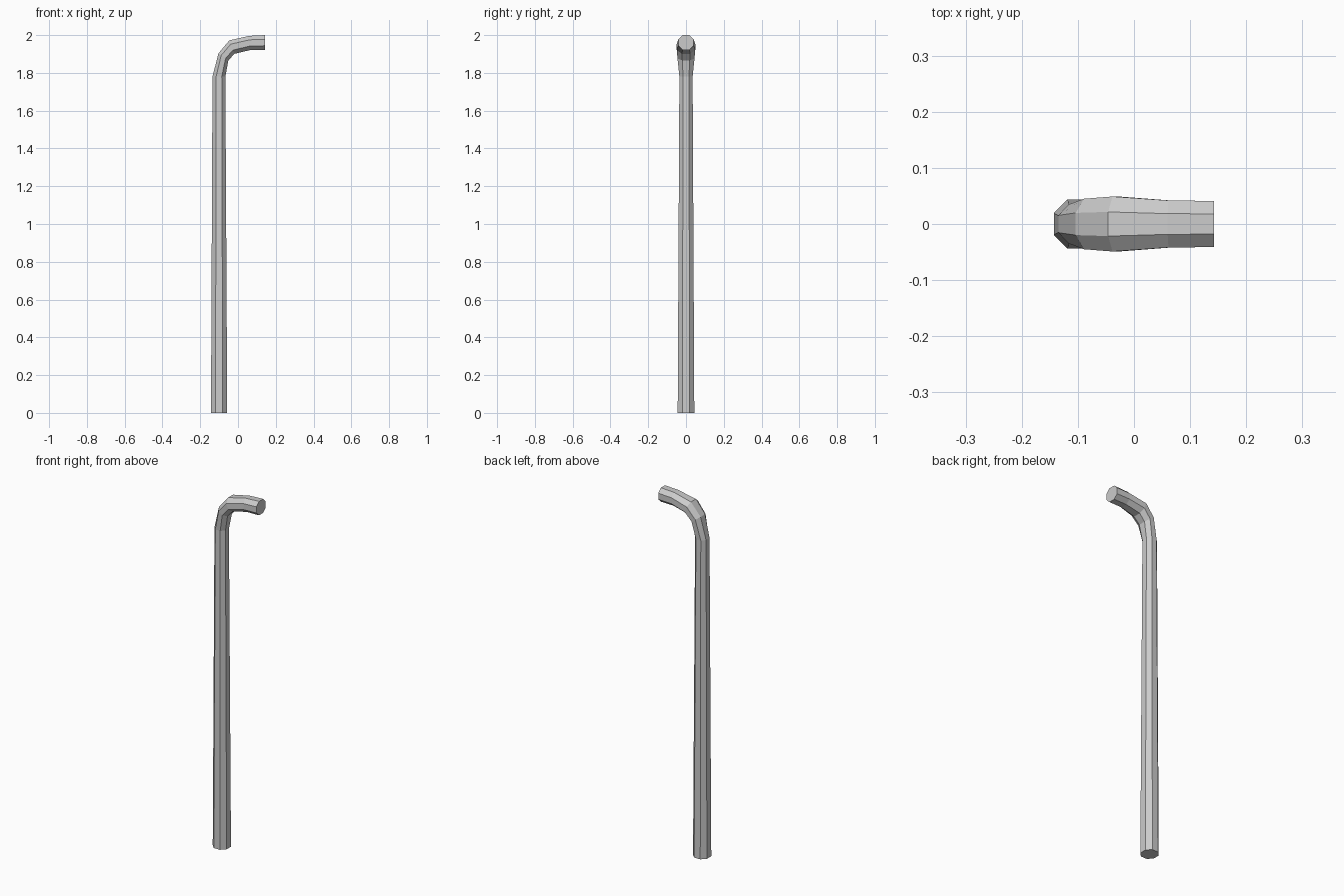
import bpy, bmesh
from mathutils import Vector

if "Cube" in bpy.data.objects:
    bpy.data.objects.remove(bpy.data.objects["Cube"])

# Cross-sections along the bent rod: outer (x, z), inner (x, z), half width in y
SECTIONS = [
    ((-0.143, 0.0), (-0.057, 0.0), 0.044),
    ((-0.135, 1.78), (-0.067, 1.78), 0.035),
    ((-0.104, 1.903), (-0.051, 1.866), 0.045),
    ((-0.046, 1.972), (-0.019, 1.901), 0.049),
    ((0.06, 1.996), (0.065, 1.921), 0.042),
    ((0.143, 2.0), (0.143, 1.922), 0.041),
]
K = 0.44  # octagon corner position relative to its half width
OCTAGON = [(1, K), (K, 1), (-K, 1), (-1, K), (-1, -K), (-K, -1), (K, -1), (1, -K)]

bm = bmesh.new()
rings = []
for outer, inner, width in SECTIONS:
    o = Vector((outer[0], 0, outer[1]))
    i = Vector((inner[0], 0, inner[1]))
    mid, half = (o + i) / 2, (o - i) / 2
    rings.append([bm.verts.new(mid + half * u + Vector((0, width * v, 0)))
                  for u, v in OCTAGON])

# Sides
for a, b in zip(rings, rings[1:]):
    for n in range(8):
        m = (n + 1) % 8
        bm.faces.new((a[n], a[m], b[m], b[n]))

# End caps
bm.faces.new(rings[0])
bm.faces.new(rings[-1])
bmesh.ops.recalc_face_normals(bm, faces=bm.faces)

mesh = bpy.data.meshes.new("bent_rod")
bm.to_mesh(mesh)
bm.free()
rod = bpy.data.objects.new("bent_rod", mesh)
bpy.context.collection.objects.link(rod)
